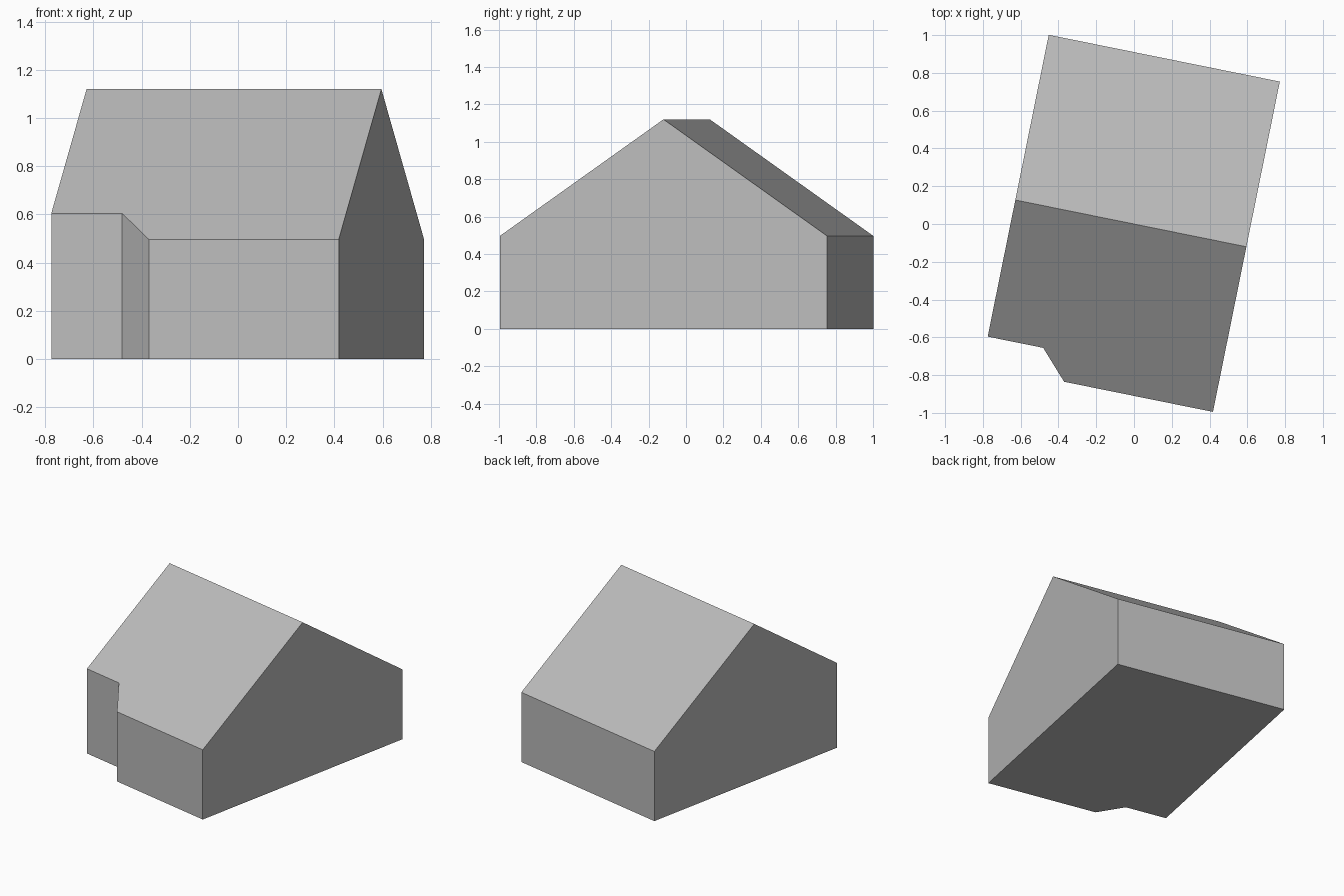
import bpy, bmesh
from math import radians
from mathutils import Matrix

cube = bpy.data.objects.get("Cube")
if cube:
    bpy.data.objects.remove(cube, do_unlink=True)

RIDGE_Z, EAVE_Z, DEPTH = 1.12, 0.497, 0.892
LEFT, RIGHT = 0.607, -0.641
PITCH = (RIDGE_Z - EAVE_Z) / DEPTH

# Plain grey for the whole building
grey = bpy.data.materials.new("plain_grey")
grey.use_nodes = True
colour = (0.5, 0.5, 0.5, 1)
grey.diffuse_color = colour
grey.node_tree.nodes["Principled BSDF"].inputs["Base Color"].default_value = colour

# Footprint with the ridge along local x and a cut-back front corner
footprint = [
    (LEFT, 0), (LEFT, DEPTH), (RIGHT, DEPTH), (RIGHT, 0),
    (RIGHT, -0.738), (-0.341, -0.738), (-0.197, -DEPTH), (LEFT, -DEPTH),
]

bm = bmesh.new()
base = [bm.verts.new((x, y, 0)) for x, y in footprint]
# Roof height falls away from the ridge
top = [bm.verts.new((x, y, RIDGE_Z - PITCH * abs(y))) for x, y in footprint]

# Floor, gable walls and side walls
bm.faces.new(base[::-1])
gables = [(7, 0, 1), (2, 3, 4)]
for g in gables:
    bm.faces.new([base[g[0]], base[g[1]], base[g[2]], top[g[2]], top[g[1]], top[g[0]]])
for a, b in [(1, 2), (4, 5), (5, 6), (6, 7)]:
    bm.faces.new([base[a], base[b], top[b], top[a]])

# Back and front roof slopes
bm.faces.new(top[0:4])
bm.faces.new(top[3:] + top[:1])
bmesh.ops.recalc_face_normals(bm, faces=bm.faces[:])

# Turn the building on its plot
bm.transform(Matrix.Rotation(radians(-11.44), 4, "Z"))

mesh = bpy.data.meshes.new("gabled_building")
bm.to_mesh(mesh)
bm.free()
mesh.materials.append(grey)
building = bpy.data.objects.new("gabled_building", mesh)
bpy.context.collection.objects.link(building)
